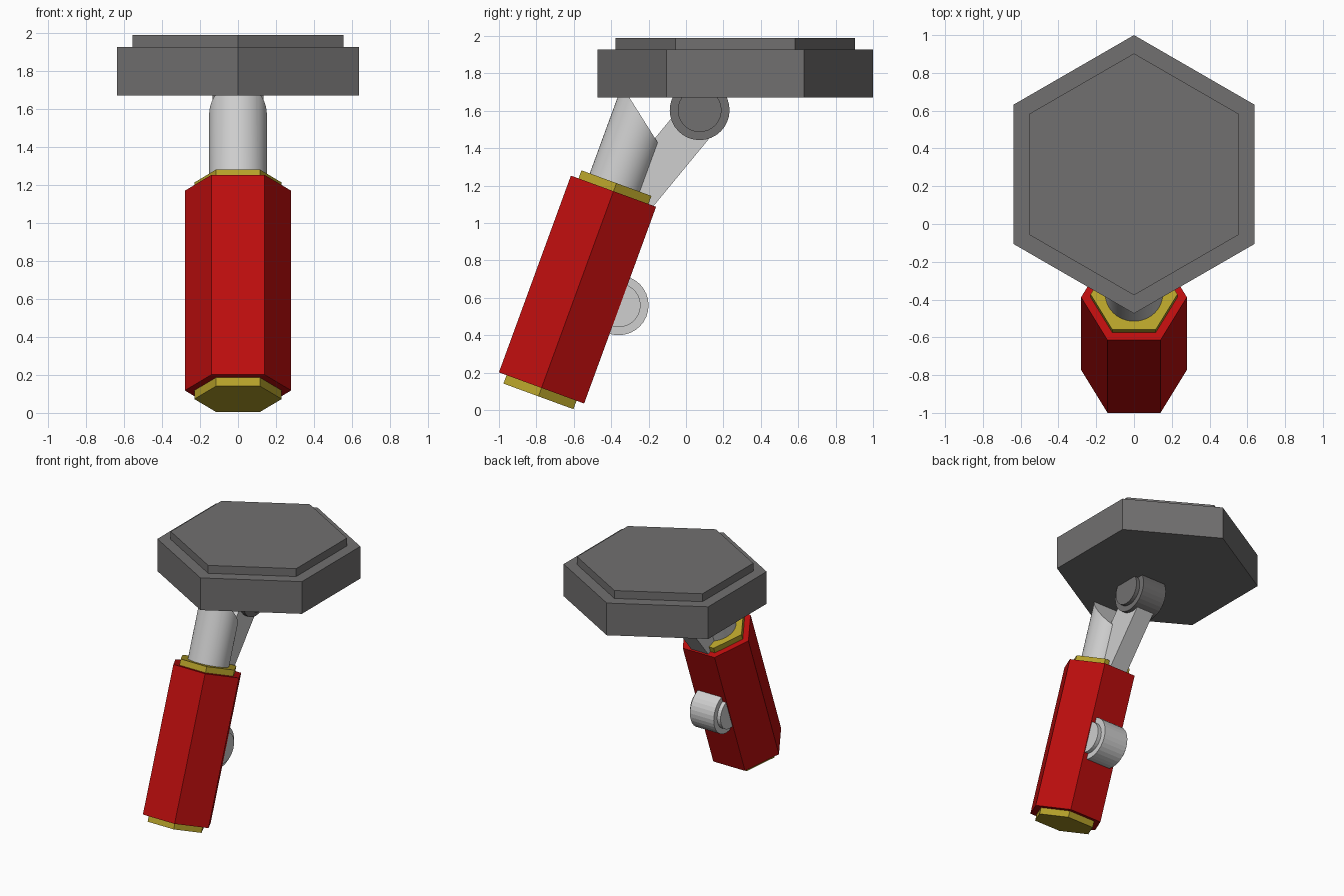
import bpy, bmesh, math
from mathutils import Matrix, Vector

if "Cube" in bpy.data.objects:
    bpy.data.objects.remove(bpy.data.objects["Cube"])

TILT = math.radians(-20.1)


def material(name, rgb):
    m = bpy.data.materials.new(name)
    m.diffuse_color = (*rgb, 1)
    m.use_nodes = True
    m.node_tree.nodes["Principled BSDF"].inputs["Base Color"].default_value = m.diffuse_color
    return m


RED = material("grip red", (0.50, 0.004, 0.004))
YELLOW = material("cap yellow", (0.47, 0.36, 0.023))
DARK = material("dark grey", (0.165, 0.16, 0.16))
LIGHT = material("light grey", (0.62, 0.62, 0.62))


def finish(bm, name, mat, smooth=False):
    bmesh.ops.recalc_face_normals(bm, faces=bm.faces)
    me = bpy.data.meshes.new(name)
    bm.to_mesh(me)
    bm.free()
    me.materials.append(mat)
    ob = bpy.data.objects.new(name, me)
    bpy.context.collection.objects.link(ob)
    if smooth:
        bpy.context.view_layer.objects.active = ob
        ob.select_set(True)
        bpy.ops.object.shade_smooth_by_angle(angle=math.radians(30))
        ob.select_set(False)
    return ob


def prism(sides, radius, z0, z1, matrix, spin=0.0):
    """Regular prism along local z with a corner on local x (plus spin)."""
    bm = bmesh.new()
    ring = [bm.verts.new((radius * math.cos(spin + i * math.tau / sides),
                          radius * math.sin(spin + i * math.tau / sides), z0))
            for i in range(sides)]
    base = bm.faces.new(ring)
    top = bmesh.ops.extrude_face_region(bm, geom=[base])["geom"]
    verts = [g for g in top if isinstance(g, bmesh.types.BMVert)]
    bmesh.ops.translate(bm, verts=verts, vec=(0, 0, z1 - z0))
    bmesh.ops.transform(bm, matrix=matrix, verts=bm.verts)
    return bm


def cut(bm, point, normal):
    """Slice off everything on the normal side and close the hole."""
    res = bmesh.ops.bisect_plane(bm, geom=bm.verts[:] + bm.edges[:] + bm.faces[:],
                                 plane_co=point, plane_no=normal, clear_outer=True)
    edges = [g for g in res["geom_cut"] if isinstance(g, bmesh.types.BMEdge)]
    bmesh.ops.edgeloop_fill(bm, edges=edges)


# Leaning hexagonal grip with protruding end caps
lean = Matrix.Translation((0, -0.7725, 0.118)) @ Matrix.Rotation(TILT, 4, 'X')
finish(prism(6, 0.28, 0, 1.12, lean), "grip", RED)
finish(prism(6, 0.23, -0.048, 0.0, lean), "bottom_cap", YELLOW)
finish(prism(6, 0.23, 1.12, 1.166, lean), "top_cap", YELLOW)

# Round shaft, cut obliquely at the back and ending inside the head
shaft = prism(48, 0.152, 1.15, 2.0, lean)
cut(shaft, Vector((0, -0.15, 1.428)), Vector((0, 0.246, 0.155)).normalized())
cut(shaft, Vector((0, 0, 1.70)), Vector((0, 0, 1)))
finish(shaft, "shaft", LIGHT, True)

# Hexagonal head with a raised plate
head = Matrix.Translation((0, 0.263, 0))
finish(prism(6, 0.737, 1.67, 1.927, head, math.pi / 2), "head", DARK)
finish(prism(6, 0.64, 1.927, 1.99, head, math.pi / 2), "head_plate", DARK)

# Pivots across the width: a wide barrel with a thinner axle
for name, y, z, mat in (("hinge", 0.073, 1.603, DARK), ("lower_pivot", -0.36, 0.56, LIGHT)):
    across = Matrix.Translation((0, y, z)) @ Matrix.Rotation(math.pi / 2, 4, 'Y')
    finish(prism(32, 0.16, -0.105, 0.105, across), name + "_barrel", mat)
    finish(prism(32, 0.117, -0.135, 0.135, across), name + "_axle", mat)

# Flat strut from the hinge down into the grip
bm = bmesh.new()
bmesh.ops.create_cube(bm, size=1)
place = (Matrix.Translation((0, 0.09, 1.587)) @ Matrix.Rotation(math.radians(-39.5), 4, 'X')
         @ Matrix.Translation((0, 0, -0.36)) @ Matrix.Diagonal((0.15, 0.225, 0.76, 1)))
bmesh.ops.transform(bm, matrix=place, verts=bm.verts)
finish(bm, "strut", LIGHT)
